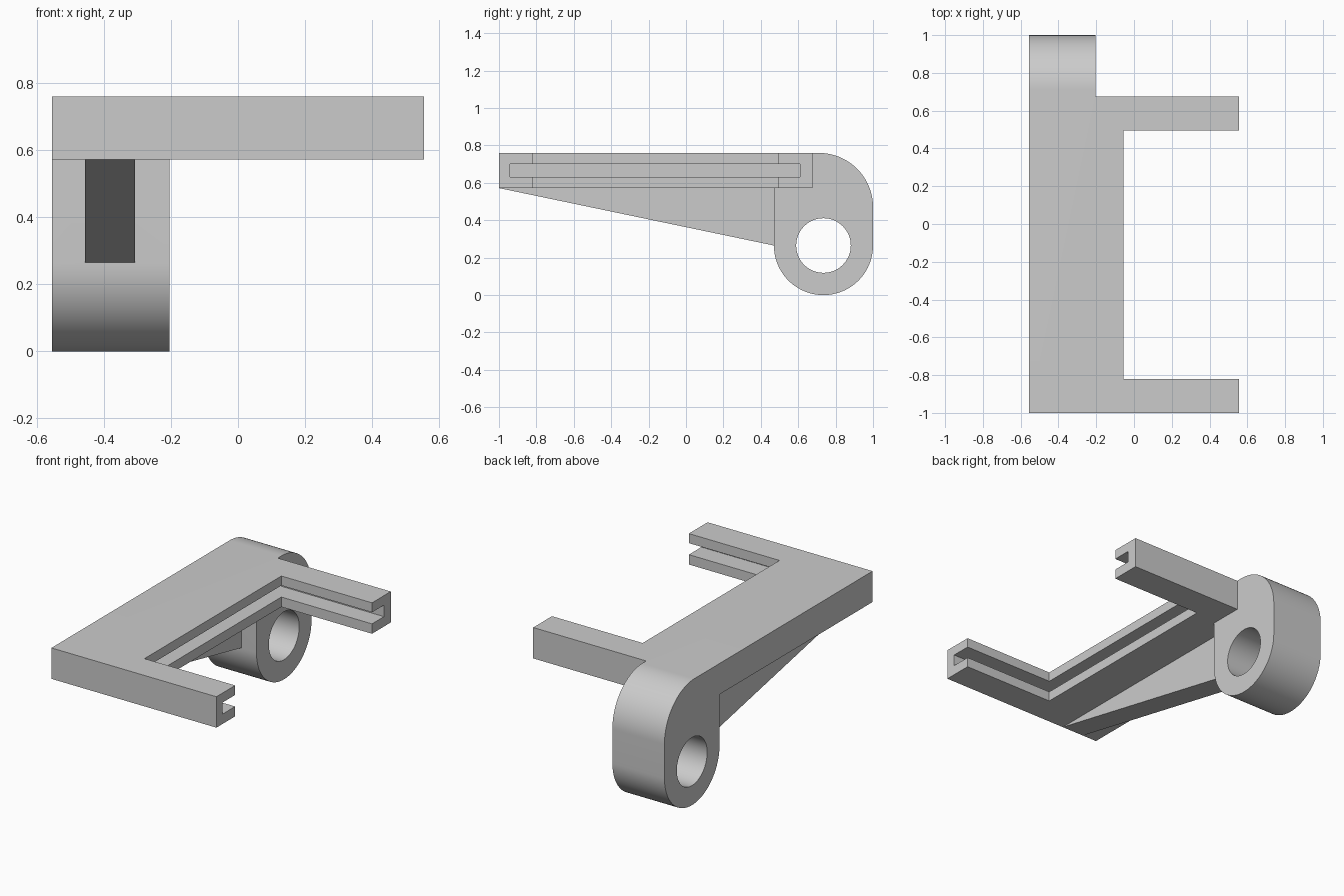
import bpy
import bmesh
from math import radians, sin, cos
from mathutils import Vector

default = bpy.data.objects.get("Cube")
if default:
    bpy.data.objects.remove(default, do_unlink=True)

# Single grey material
grey = bpy.data.materials.new("plain_grey")
grey.use_nodes = True
colour = (0.6, 0.6, 0.6, 1)
grey.diffuse_color = colour
grey.node_tree.nodes["Principled BSDF"].inputs["Base Color"].default_value = colour


def prism(name, outline, start, end, axis):
    """Extrude a 2D outline: (y, z) along X, or (x, y) along Z."""
    bm = bmesh.new()
    if axis == "X":
        points = [(start, a, b) for a, b in outline]
        move = Vector((end - start, 0, 0))
    else:
        points = [(a, b, start) for a, b in outline]
        move = Vector((0, 0, end - start))
    face = bm.faces.new([bm.verts.new(p) for p in points])
    result = bmesh.ops.extrude_face_region(bm, geom=[face])
    moved = [g for g in result["geom"] if isinstance(g, bmesh.types.BMVert)]
    bmesh.ops.translate(bm, verts=moved, vec=move)
    bmesh.ops.recalc_face_normals(bm, faces=bm.faces)
    mesh = bpy.data.meshes.new(name)
    bm.to_mesh(mesh)
    bm.free()
    mesh.materials.append(grey)
    obj = bpy.data.objects.new(name, mesh)
    bpy.context.collection.objects.link(obj)
    return obj


def arc(centre, radius, first, last, steps):
    angles = [radians(first + (last - first) * i / steps) for i in range(steps + 1)]
    return [(centre[0] + radius * cos(t), centre[1] + radius * sin(t)) for t in angles]


def combine(target, other, operation):
    """Apply a boolean and discard the operand."""
    mod = target.modifiers.new(operation, "BOOLEAN")
    mod.operation = operation
    mod.solver = "EXACT"
    mod.object = other
    bpy.context.view_layer.objects.active = target
    bpy.ops.object.modifier_apply(modifier=mod.name)
    bpy.data.objects.remove(other, do_unlink=True)


LEFT, RIGHT = -0.555, 0.555
SPINE, LUG_SIDE = -0.055, -0.205
BOTTOM, TOP = 0.572, 0.76
PIVOT, RADIUS = (0.735, 0.265), 0.265

# C-shaped frame: a wide spine with two arms
bracket = prism("bracket", [
    (LEFT, -1), (RIGHT, -1), (RIGHT, -0.82), (SPINE, -0.82),
    (SPINE, 0.495), (RIGHT, 0.495), (RIGHT, 0.675), (LEFT, 0.675),
], BOTTOM, TOP, "Z")

# Rounded pivot lug at the back
lug_outline = (arc(PIVOT, RADIUS, 180, 360, 48)
               + arc((0.71, 0.47), 0.29, 0, 90, 32)
               + [(PIVOT[0] - RADIUS, TOP)])
lug = prism("pivot_lug", lug_outline, LEFT, LUG_SIDE, "X")
combine(bracket, lug, "UNION")

# Tapered stiffening rib under the spine, sunk slightly into frame and lug
rib = prism("stiffening_rib", [
    (-1, BOTTOM), (0.47, 0.265), (0.5, 0.265), (0.5, 0.6), (-0.95, 0.6),
], -0.457, -0.307, "X")
combine(bracket, rib, "UNION")

# Slot running round the inside of the C
slot = prism("slot_cutter", [
    (-0.172, -0.94), (0.7, -0.94), (0.7, 0.61), (-0.172, 0.61),
], 0.632, 0.702, "Z")
combine(bracket, slot, "DIFFERENCE")

# Pin hole through the lug
pin = prism("pin_cutter", arc(PIVOT, 0.146, 0, 360, 64)[:-1], -0.7, 0, "X")
combine(bracket, pin, "DIFFERENCE")

# Merge coplanar seams and shade the curved faces smooth
bm = bmesh.new()
bm.from_mesh(bracket.data)
bmesh.ops.remove_doubles(bm, verts=bm.verts, dist=0.0001)
bmesh.ops.dissolve_limit(bm, angle_limit=radians(0.5), verts=bm.verts, edges=bm.edges)
bm.to_mesh(bracket.data)
bm.free()
bpy.ops.object.select_all(action="DESELECT")
bracket.select_set(True)
bpy.context.view_layer.objects.active = bracket
bpy.ops.object.shade_smooth_by_angle(angle=radians(30))
